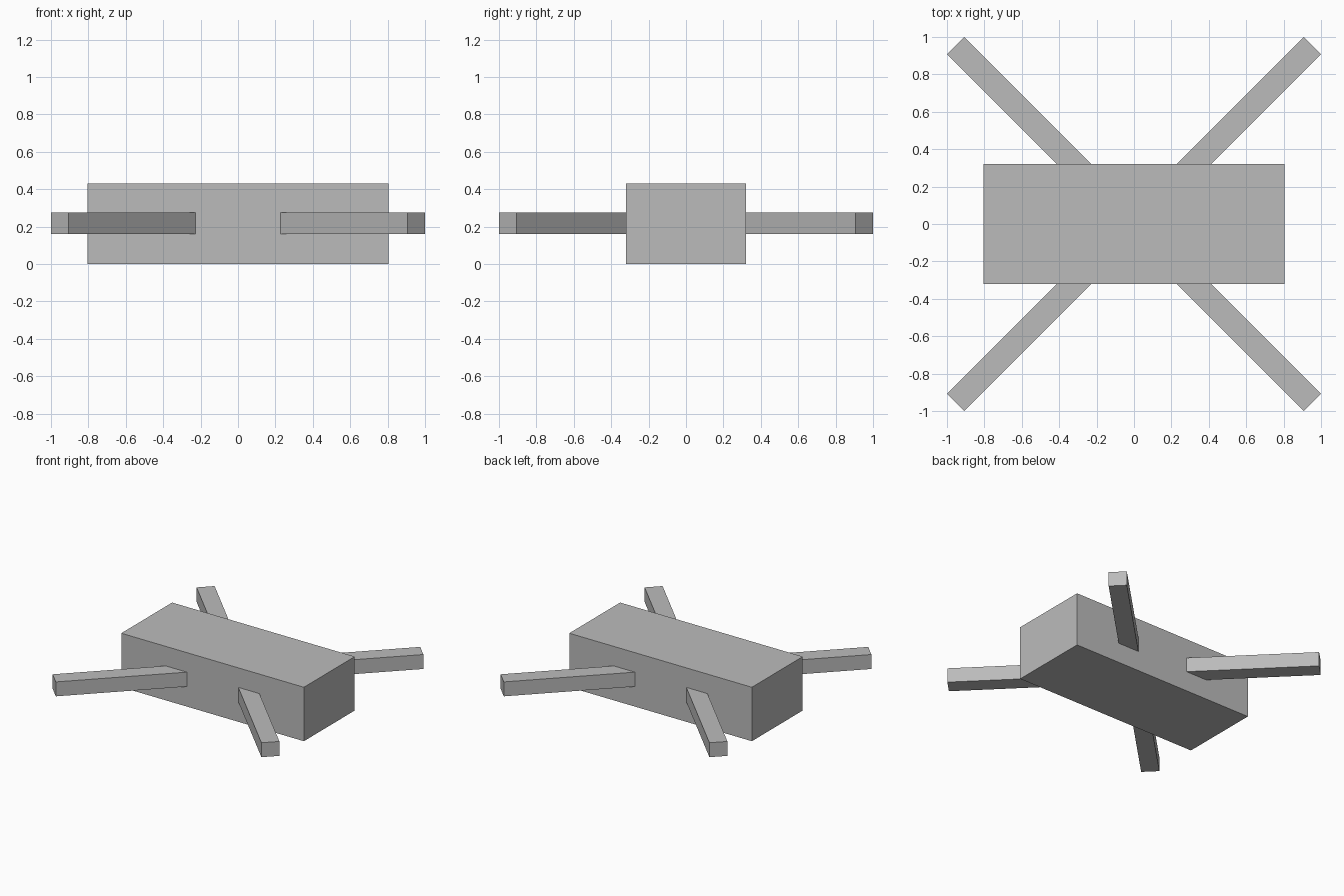
import bpy
from math import radians, cos, sin
from mathutils import Matrix

cube = bpy.data.objects.get("Cube")
if cube:
    bpy.data.objects.remove(cube, do_unlink=True)

# Single flat grey
grey = bpy.data.materials.new("plain_grey")
grey.use_nodes = True
colour = (0.5, 0.5, 0.5, 1)
grey.diffuse_color = colour
grey.node_tree.nodes["Principled BSDF"].inputs["Base Color"].default_value = colour


def box(name, size, centre, angle=0):
    """Add a flat-sided box, turned about the vertical axis."""
    bpy.ops.mesh.primitive_cube_add(size=1)
    obj = bpy.context.object
    obj.name = name
    obj.data.transform(Matrix.Translation(centre)
                       @ Matrix.Rotation(angle, 4, "Z")
                       @ Matrix.Diagonal((*size, 1)))
    obj.data.materials.append(grey)
    return obj


# Main block
box("body", (1.61, 0.64, 0.43), (0, 0, 0.215))

# Four diagonal arms, rooted just inside the block
INNER, OUTER = 0.36, 1.348
middle = (INNER + OUTER) / 2
arms = {"back_left_arm": 45, "back_right_arm": 135,
        "front_right_arm": 225, "front_left_arm": 315}
for name, degrees in arms.items():
    a = radians(degrees)
    box(name, (OUTER - INNER, 0.132, 0.115),
        (middle * cos(a), middle * sin(a), 0.217), a)
